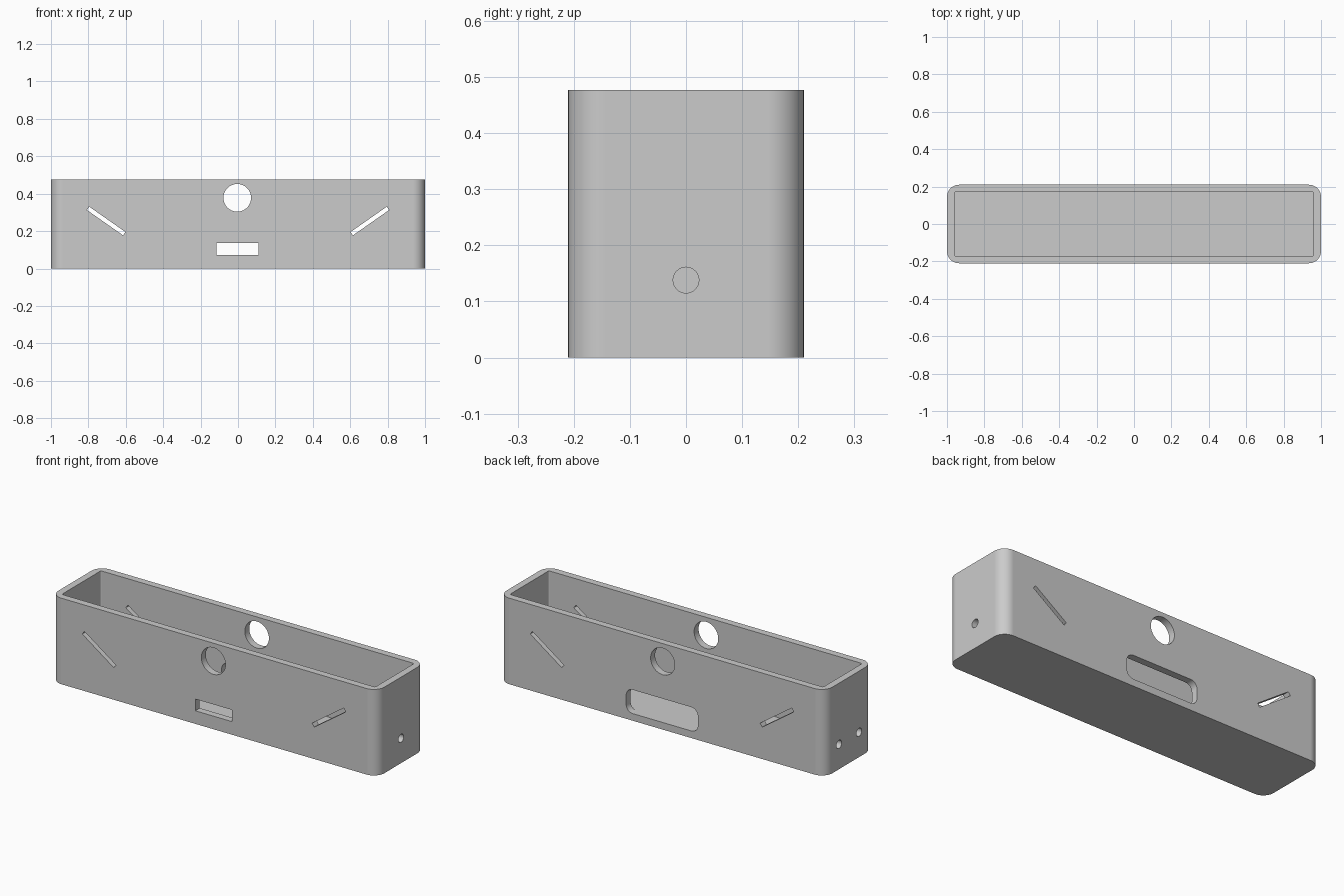
import bpy
import bmesh
from math import cos, sin, pi, radians
from mathutils import Matrix, Vector

cube = bpy.data.objects.get("Cube")
if cube:
    bpy.data.objects.remove(cube, do_unlink=True)

LENGTH, DEPTH, HEIGHT, WALL = 2.0, 0.42, 0.477, 0.039

grey = bpy.data.materials.new("plain_grey")
grey.use_nodes = True
grey.diffuse_color = (0.6, 0.6, 0.6, 1)
grey.node_tree.nodes["Principled BSDF"].inputs["Base Color"].default_value = (0.6, 0.6, 0.6, 1)


def rounded_rect(w, h, r=0.0, steps=10):
    """Outline of a rectangle whose corners have radius r."""
    if r == 0:
        return [(w/2, h/2), (-w/2, h/2), (-w/2, -h/2), (w/2, -h/2)]
    points = []
    for i, (sx, sy) in enumerate([(1, 1), (-1, 1), (-1, -1), (1, -1)]):
        for k in range(steps + 1):
            a = (i + k / steps) * pi / 2
            points.append((sx * (w/2 - r) + r * cos(a), sy * (h/2 - r) + r * sin(a)))
    return points


def circle(r, sides=48):
    return [(r * cos(2*pi*k/sides), r * sin(2*pi*k/sides)) for k in range(sides)]


def prism(name, outline, thickness, centre, turn=Matrix.Identity(4)):
    """Extrude an outline along its normal, centred on a point."""
    bm = bmesh.new()
    face = bm.faces.new([bm.verts.new((x, y, -thickness/2)) for x, y in outline])
    top = bmesh.ops.extrude_face_region(bm, geom=[face])["geom"]
    bmesh.ops.translate(bm, vec=(0, 0, thickness),
                        verts=[v for v in top if isinstance(v, bmesh.types.BMVert)])
    bmesh.ops.recalc_face_normals(bm, faces=bm.faces)
    bmesh.ops.transform(bm, matrix=Matrix.Translation(Vector(centre)) @ turn, verts=bm.verts)
    mesh = bpy.data.meshes.new(name)
    bm.to_mesh(mesh)
    bm.free()
    mesh.materials.append(grey)
    obj = bpy.data.objects.new(name, mesh)
    bpy.context.collection.objects.link(obj)
    return obj


THROUGH_Y = Matrix.Rotation(radians(90), 4, "X")
THROUGH_X = Matrix.Rotation(radians(90), 4, "Y")

# Outer shell with rounded upright corners
shell = prism("open_case", rounded_rect(LENGTH, DEPTH, 0.065), HEIGHT, (0, 0, HEIGHT/2))

# Inner cavity, open at the top
cutters = [prism("cavity_cutter", rounded_rect(LENGTH - 2*WALL, DEPTH - 2*WALL, 0.008, 4),
                 HEIGHT, (0, 0, WALL + HEIGHT/2))]

# Round hole and slanted slots through both long walls
cutters.append(prism("round_hole_cutter", circle(0.074), 1, (-0.004, 0, 0.378), THROUGH_Y))
for side in (-1, 1):
    tilt = THROUGH_Y @ Matrix.Rotation(side * radians(35), 4, "Z")
    cutters.append(prism("slanted_slot_cutter", rounded_rect(0.236, 0.022), 1,
                         (side * 0.705, 0, 0.254), tilt))

# Small front slot and large rounded back slot
cutters.append(prism("front_slot_cutter", rounded_rect(0.224, 0.065), 0.2,
                     (-0.003, -DEPTH/2, 0.105), THROUGH_Y))
back_height = 0.132
cutters.append(prism("back_slot_cutter", rounded_rect(0.44, back_height, 0.04), 0.2,
                     (0, DEPTH/2, WALL + 0.0005 + back_height/2), THROUGH_Y))

# End holes: one on the +x end, a pair on the -x end
for x, y in ((1, 0), (-1, -0.088), (-1, 0.088)):
    cutters.append(prism("end_hole_cutter", circle(0.023, 32), 0.2,
                         (x * LENGTH/2, y, 0.138), THROUGH_X))

# Cut the openings, then discard the cutters
bpy.ops.object.select_all(action="DESELECT")
shell.select_set(True)
bpy.context.view_layer.objects.active = shell
for cutter in cutters:
    cutter.hide_render = True
    cut = shell.modifiers.new("cut", "BOOLEAN")
    cut.operation, cut.solver, cut.object = "DIFFERENCE", "EXACT", cutter
    bpy.ops.object.modifier_apply(modifier=cut.name)
    bpy.data.objects.remove(cutter, do_unlink=True)

# Smooth the curves while keeping the flat walls flat
bpy.ops.object.shade_smooth_by_angle(angle=radians(30))
weighted = shell.modifiers.new("flat_walls", "WEIGHTED_NORMAL")
weighted.keep_sharp = True
